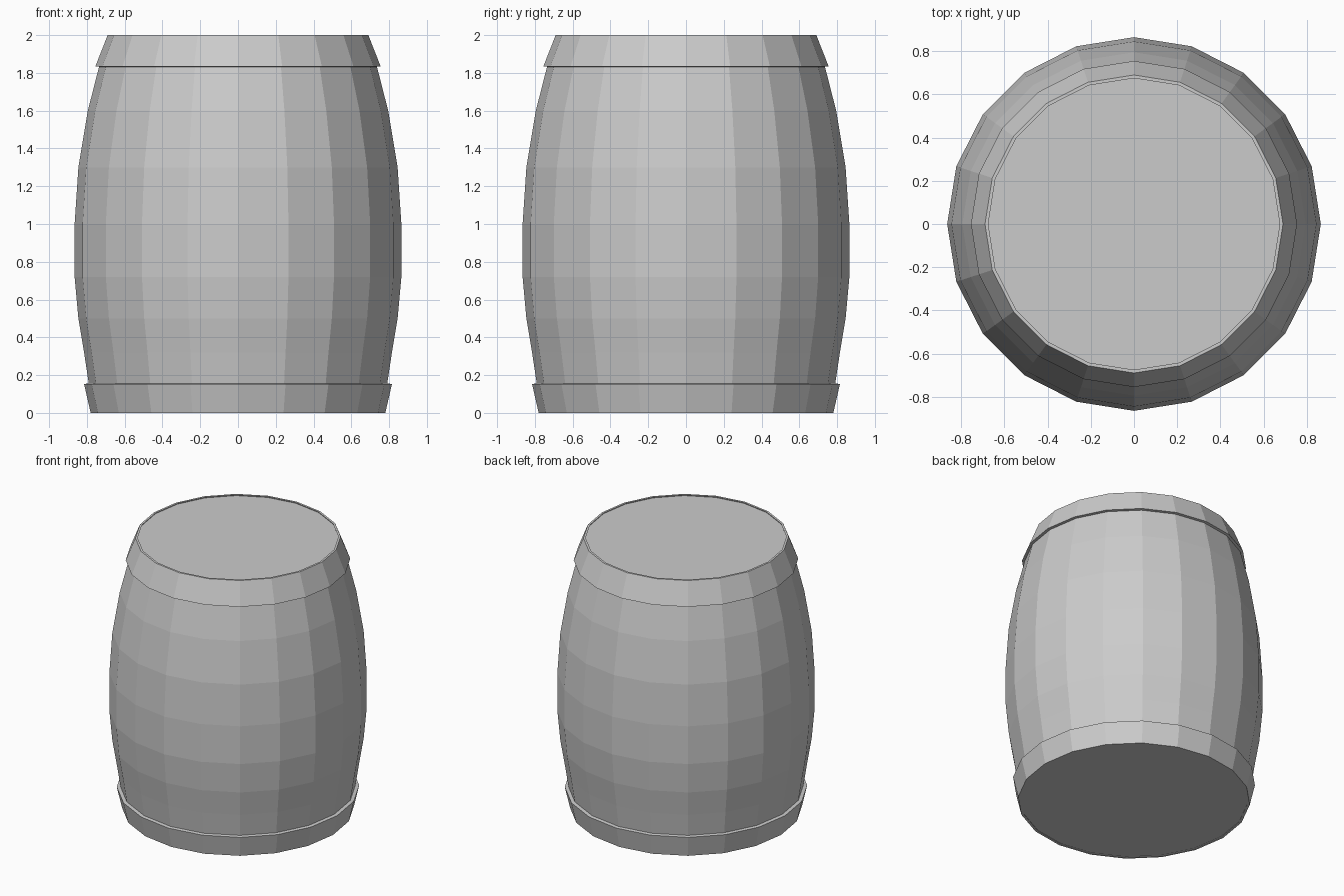
import bpy, bmesh, math

if "Cube" in bpy.data.objects:
    bpy.data.objects.remove(bpy.data.objects["Cube"])

SIDES = 20


def lathe(name, profile, closed=False):
    """Spin an (r, z) profile about z; open profiles get flat end caps."""
    bm = bmesh.new()
    rings = []
    for r, z in profile:
        rings.append([bm.verts.new((r * math.cos(2 * math.pi * i / SIDES),
                                    r * math.sin(2 * math.pi * i / SIDES), z))
                      for i in range(SIDES)])
    pairs = list(zip(rings, rings[1:]))
    if closed:
        pairs.append((rings[-1], rings[0]))
    for a, b in pairs:
        for i in range(SIDES):
            j = (i + 1) % SIDES
            bm.faces.new((a[i], a[j], b[j], b[i]))
    if not closed:
        bm.faces.new(rings[0][::-1])
        bm.faces.new(rings[-1])
    bmesh.ops.recalc_face_normals(bm, faces=bm.faces)
    mesh = bpy.data.meshes.new(name)
    bm.to_mesh(mesh)
    bm.free()
    obj = bpy.data.objects.new(name, mesh)
    bpy.context.collection.objects.link(obj)
    return obj


# Bulging body, ends sunk a hair behind the hoops
lathe("barrel_body", [(0.765, 0.004), (0.79, 0.155), (0.815, 0.32), (0.845, 0.5),
                      (0.865, 0.72), (0.865, 1.0), (0.845, 1.3), (0.795, 1.6),
                      (0.735, 1.835), (0.678, 1.993)])

# Hoops around the two ends
lathe("bottom_hoop", [(0.78, 0.0), (0.815, 0.153), (0.785, 0.157), (0.762, 0.0)], closed=True)
lathe("top_hoop", [(0.755, 1.835), (0.69, 2.0), (0.675, 2.0), (0.732, 1.832)], closed=True)
